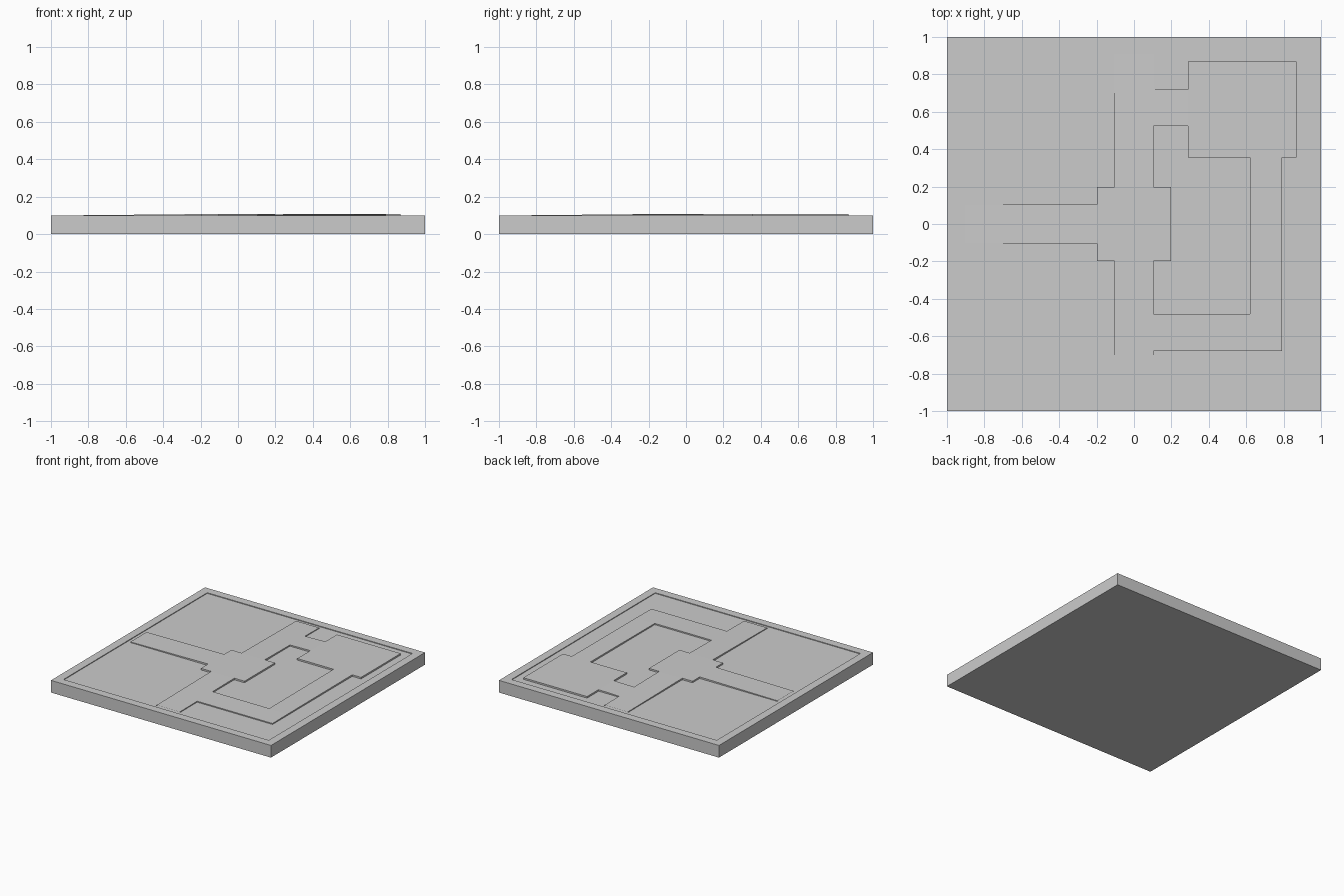
import bpy, bmesh

if "Cube" in bpy.data.objects:
    bpy.data.objects.remove(bpy.data.objects["Cube"])

RIM, FIELD, HIGH = 0.10, 0.094, 0.107   # z levels
E = 0.905                               # inner edge of rim


def finish(bm, name):
    bmesh.ops.recalc_face_normals(bm, faces=bm.faces)
    me = bpy.data.meshes.new(name)
    bm.to_mesh(me)
    bm.free()
    ob = bpy.data.objects.new(name, me)
    bpy.context.collection.objects.link(ob)
    return ob


# base slab with shallow recessed field
bm = bmesh.new()
bmesh.ops.create_cube(bm, size=2)
for v in bm.verts:
    v.co.z = RIM if v.co.z > 0 else 0
top = [f for f in bm.faces if f.normal.z > 0.9]
bmesh.ops.inset_region(bm, faces=top, thickness=1 - E)
ext = bmesh.ops.extrude_face_region(bm, geom=top)
for v in [g for g in ext["geom"] if isinstance(g, bmesh.types.BMVert)]:
    v.co.z = FIELD
bmesh.ops.delete(bm, geom=[f for f in top if f.is_valid], context="FACES")
finish(bm, "base_slab")


# path height: flat on both plazas, sloping down to the rim elsewhere
def height(x, y):
    if x >= 0.29 and y > 0.3 or x > 0.5 and y > 0:
        return HIGH
    d = -x if x < -0.2 else abs(y)
    t = max(0, (d - 0.2) / (E - 0.2))
    return HIGH + (RIM - HIGH) * t


def rect(x0, x1, y0, y1):
    return [(x0, y0), (x1, y0), (x1, y1), (x0, y1)]


W, S = 0.105, 0.198
patches = [
    # central plaza
    [(-S, -S), (-W, -S), (W, -S), (S, -S), (S, S), (W, S), (-W, S),
     (-S, S), (-S, W), (-S, -W)],
    # corner plaza
    [(0.29, 0.355), (0.62, 0.355), (0.79, 0.355), (0.87, 0.355), (0.87, 0.87),
     (0.29, 0.87), (0.29, 0.72), (0.29, 0.525)],
    rect(-E, -S, -W, W),             # left ramp
    rect(W, 0.29, 0.525, 0.72),      # link to corner plaza
    rect(0.62, 0.79, -0.48, 0.355),  # right ramp
    rect(0.62, 0.79, -0.68, -0.48),  # bend
    rect(W, 0.62, -0.68, -0.48),     # lower path
]
# back and front ramps
for ys in ([-E, -0.68, -0.48, -S], [S, 0.525, 0.72, E]):
    patches += [rect(-W, W, a, b) for a, b in zip(ys, ys[1:])]

bm = bmesh.new()
for p in patches:
    bm.faces.new([bm.verts.new((x, y, height(x, y))) for x, y in p])
bmesh.ops.remove_doubles(bm, verts=bm.verts, dist=0.0005)
# side walls down to the field, except where paths meet the rim
edges = [e for e in bm.edges if e.is_boundary
         and not all(max(abs(v.co.x), abs(v.co.y)) > E - 0.001 for v in e.verts)]
ext = bmesh.ops.extrude_edge_only(bm, edges=edges)
for v in [g for g in ext["geom"] if isinstance(g, bmesh.types.BMVert)]:
    v.co.z = FIELD
finish(bm, "raised_paths")
